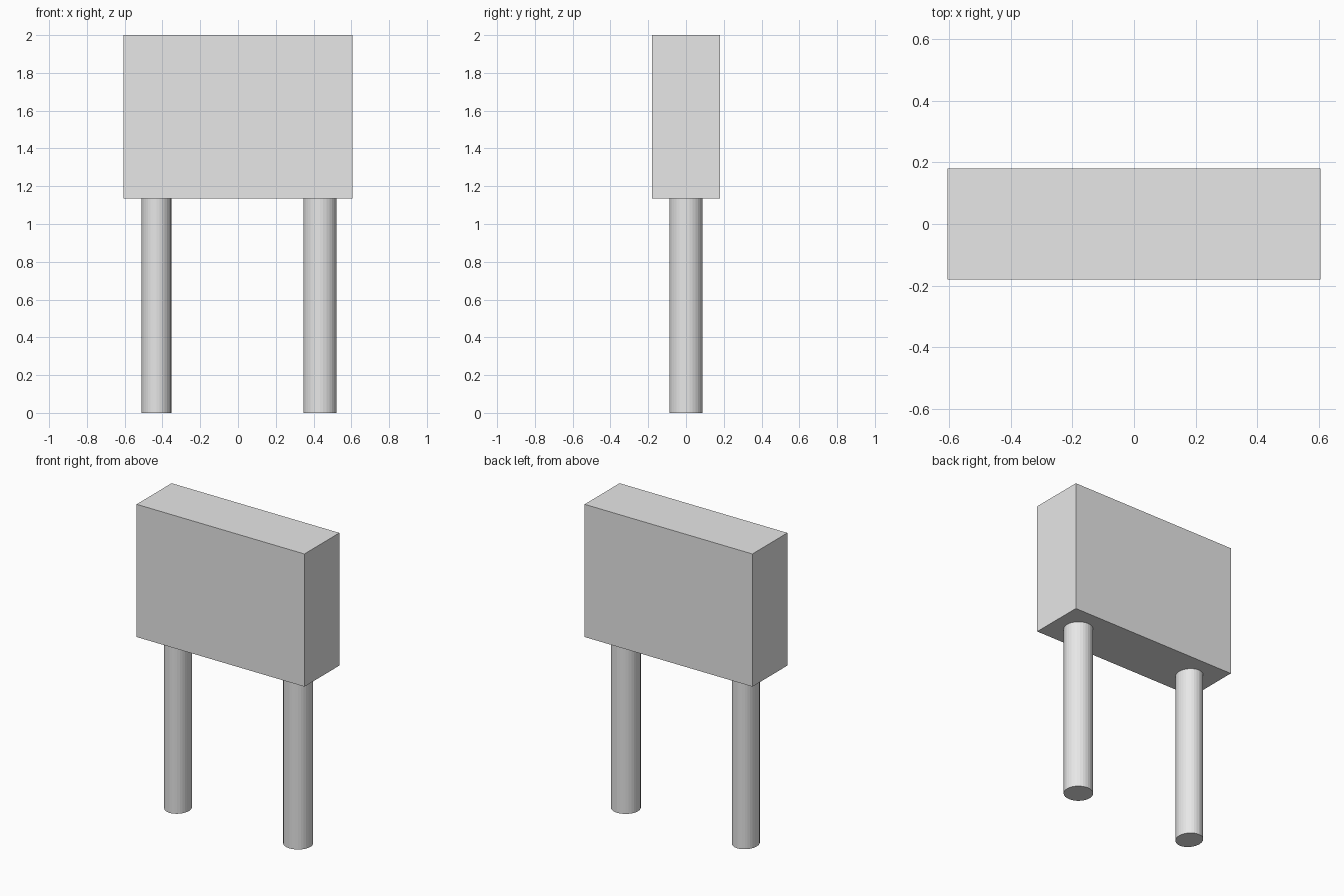
import bpy

cube = bpy.data.objects.get("Cube")
if cube:
    bpy.data.objects.remove(cube, do_unlink=True)

# Single plain grey
grey = bpy.data.materials.new("light_grey")
grey.use_nodes = True
color = (0.8, 0.8, 0.8, 1.0)
grey.diffuse_color = color
grey.node_tree.nodes["Principled BSDF"].inputs["Base Color"].default_value = color

PANEL_BOTTOM = 1.135
HEIGHT = 2.0


def finish(name, scale=(1, 1, 1)):
    obj = bpy.context.object
    obj.name = name
    obj.scale = scale
    bpy.ops.object.transform_apply(location=False, rotation=False, scale=True)
    obj.data.materials.append(grey)
    return obj


# Upper box panel
bpy.ops.mesh.primitive_cube_add(size=1, location=(0, 0, (PANEL_BOTTOM + HEIGHT) / 2))
finish("panel", (1.21, 0.36, HEIGHT - PANEL_BOTTOM))

# Two posts, the right one slightly narrower across
for name, x, width in (("right_post", -0.432, 0.158), ("left_post", 0.434, 0.177)):
    bpy.ops.mesh.primitive_cylinder_add(
        vertices=32, radius=0.5, depth=PANEL_BOTTOM, location=(x, 0, PANEL_BOTTOM / 2))
    finish(name, (width, 0.177, 1))
